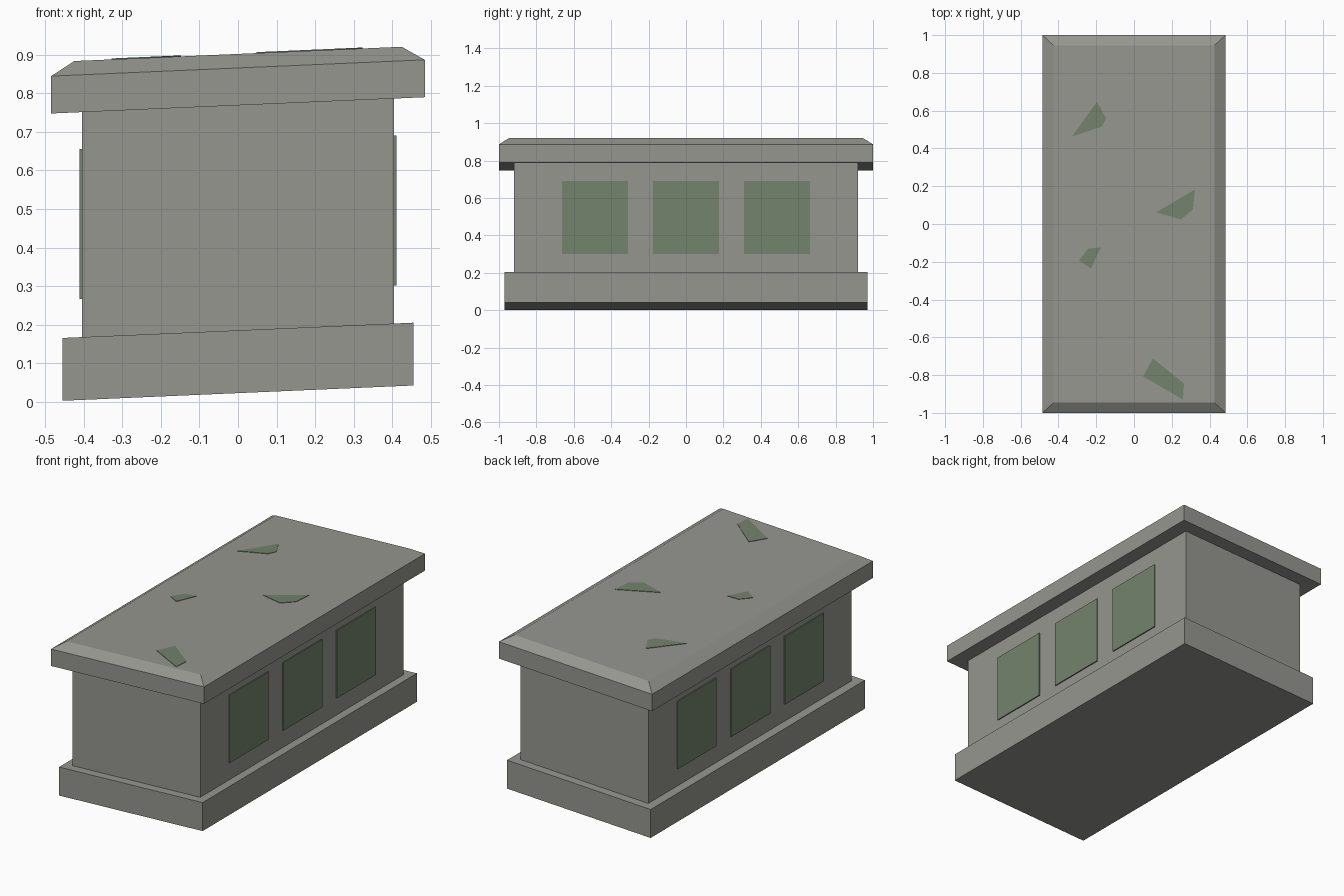
import bpy, bmesh

if "Cube" in bpy.data.objects:
    bpy.data.objects.remove(bpy.data.objects["Cube"])

SLOPE = 0.0435  # the whole tomb leans: height rises with x


def material(name, color):
    m = bpy.data.materials.new(name)
    m.diffuse_color = (*color, 1)
    m.use_nodes = True
    m.node_tree.nodes["Principled BSDF"].inputs["Base Color"].default_value = m.diffuse_color
    return m


stone = material("grey stone", (0.305, 0.305, 0.279))
moss = material("moss green", (0.174, 0.227, 0.153))


def loft(name, rings, mat):
    """Join stacked rings of (x, y, z) points into a closed, sheared solid."""
    bm = bmesh.new()
    loops = [[bm.verts.new((x, y, z + SLOPE * x)) for x, y, z in r] for r in rings]
    n = len(loops[0])
    bm.faces.new(loops[0][::-1])
    bm.faces.new(loops[-1])
    for a, b in zip(loops, loops[1:]):
        for i in range(n):
            j = (i + 1) % n
            bm.faces.new((a[i], a[j], b[j], b[i]))
    bmesh.ops.recalc_face_normals(bm, faces=bm.faces)
    me = bpy.data.meshes.new(name)
    bm.to_mesh(me)
    bm.free()
    me.materials.append(mat)
    ob = bpy.data.objects.new(name, me)
    bpy.context.collection.objects.link(ob)
    return ob


def rect(hx, hy, z, cx=0, cy=0):
    return [(cx + sx * hx, cy + sy * hy, z)
            for sx, sy in ((-1, -1), (1, -1), (1, 1), (-1, 1))]


# Stone plinth, chest and lid with chamfered top edge
loft("plinth", [rect(0.455, 0.97, 0.022), rect(0.455, 0.97, 0.185)], stone)
loft("chest", [rect(0.405, 0.92, 0.185), rect(0.405, 0.92, 0.77)], stone)
loft("lid", [rect(0.485, 1.0, 0.769), rect(0.485, 1.0, 0.866),
             rect(0.425, 0.945, 0.9025)], stone)

# Three mossy panels on each long side
for side, label in ((-1, "left"), (1, "right")):
    for i in (-1, 0, 1):
        loft(f"{label}_panel_{i + 2}",
             [rect(0.004, 0.176, z, side * 0.407, i * 0.486) for z in (0.284, 0.673)],
             moss)

# Thin moss patches on the lid
patches = [
    [(-0.196, 0.648), (-0.148, 0.558), (-0.169, 0.516), (-0.328, 0.463)],
    [(0.323, 0.183), (0.312, 0.077), (0.249, 0.024), (0.116, 0.061)],
    [(-0.175, -0.124), (-0.228, -0.235), (-0.291, -0.193), (-0.243, -0.13)],
    [(0.1, -0.712), (0.265, -0.844), (0.259, -0.929), (0.048, -0.807)],
]
for i, pts in enumerate(patches):
    loft(f"moss_patch_{i + 1}",
         [[(x, y, z) for x, y in pts] for z in (0.900, 0.905)], moss)
